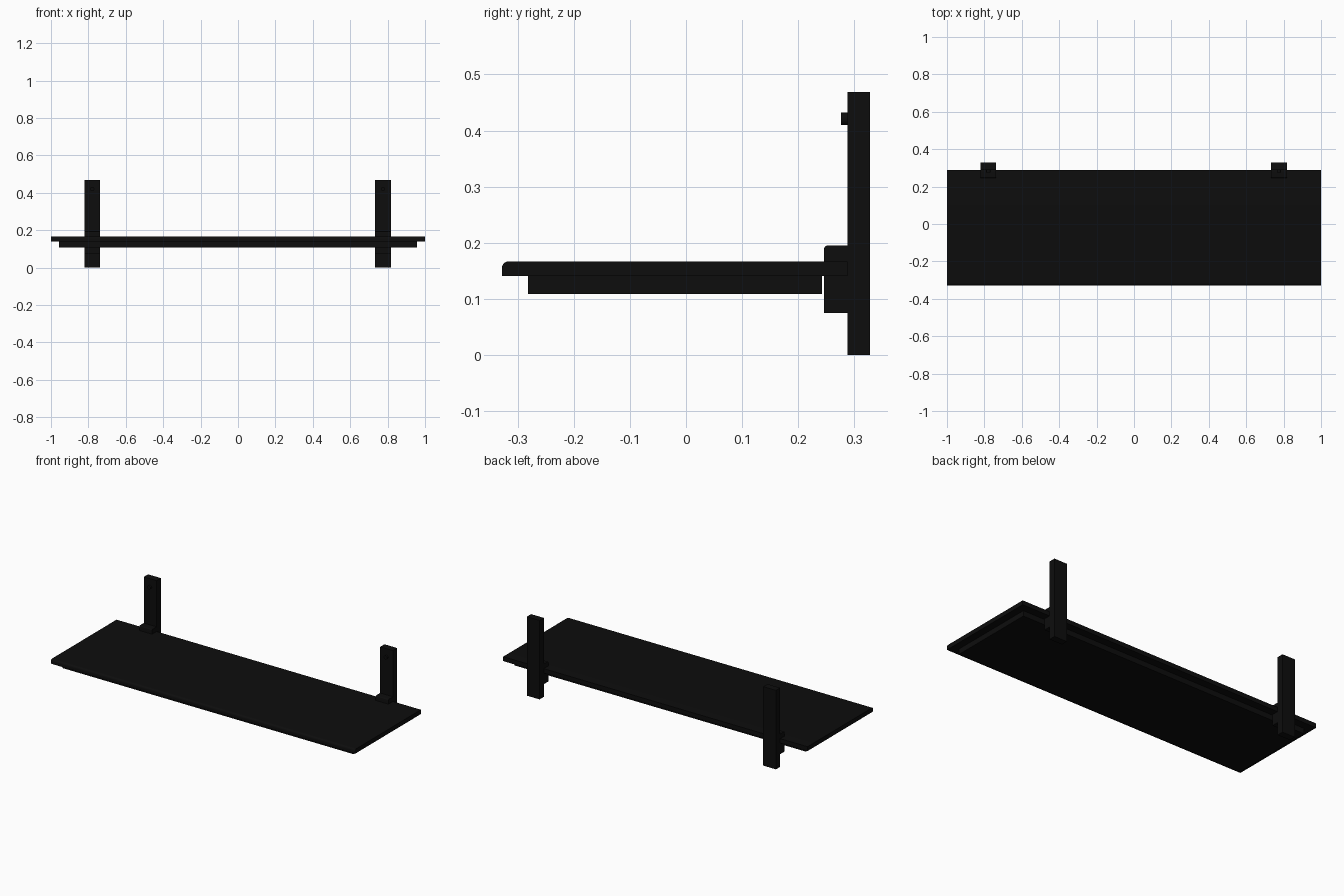
import bpy, bmesh, math
from mathutils import Matrix

if "Cube" in bpy.data.objects:
    bpy.data.objects.remove(bpy.data.objects["Cube"])

black = bpy.data.materials.new("black_finish")
black.diffuse_color = (0.004, 0.004, 0.004, 1)
black.use_nodes = True
black.node_tree.nodes["Principled BSDF"].inputs["Base Color"].default_value = black.diffuse_color


def finish(name, bm):
    bmesh.ops.recalc_face_normals(bm, faces=bm.faces)
    mesh = bpy.data.meshes.new(name)
    bm.to_mesh(mesh)
    bm.free()
    mesh.materials.append(black)
    obj = bpy.data.objects.new(name, mesh)
    bpy.context.collection.objects.link(obj)
    bpy.ops.object.select_all(action='DESELECT')
    obj.select_set(True)
    bpy.context.view_layer.objects.active = obj
    bpy.ops.object.shade_smooth_by_angle(angle=math.radians(35))
    return obj


def box(name, x, y, z, front_radius=0):
    """Box from min/max ranges, optionally rounding the top front edge."""
    bm = bmesh.new()
    bmesh.ops.create_cube(bm, size=1)
    for v in bm.verts:
        v.co = [r[0] if c < 0 else r[1] for c, r in zip(v.co, (x, y, z))]
    if front_radius:
        edges = [e for e in bm.edges
                 if all(abs(v.co.y - y[0]) < 1e-5 and abs(v.co.z - z[1]) < 1e-5 for v in e.verts)]
        bmesh.ops.bevel(bm, geom=edges, offset=front_radius, segments=5,
                        profile=0.5, affect='EDGES')
    return finish(name, bm)


# Shelf board with rounded front edge, and the smaller panel below it
box("shelf_board", (-1, 1), (-0.328, 0.288), (0.141, 0.167), 0.012)
box("under_panel", (-0.957, 0.957), (-0.282, 0.242), (0.109, 0.141))

# Wall posts, each with a clamp block and a screw head
for side, cx in (("left", -0.779), ("right", 0.775)):
    xr = (cx - 0.042, cx + 0.042)
    box(side + "_post", xr, (0.288, 0.328), (0, 0.469))
    box(side + "_clamp", xr, (0.246, 0.288), (0.075, 0.195), 0.006)
    bm = bmesh.new()
    bmesh.ops.create_cone(bm, cap_ends=True, segments=24, radius1=0.011, radius2=0.011, depth=0.014,
                          matrix=Matrix.Translation((cx, 0.283, 0.421)) @ Matrix.Rotation(math.pi / 2, 4, 'X'))
    finish(side + "_screw", bm)
